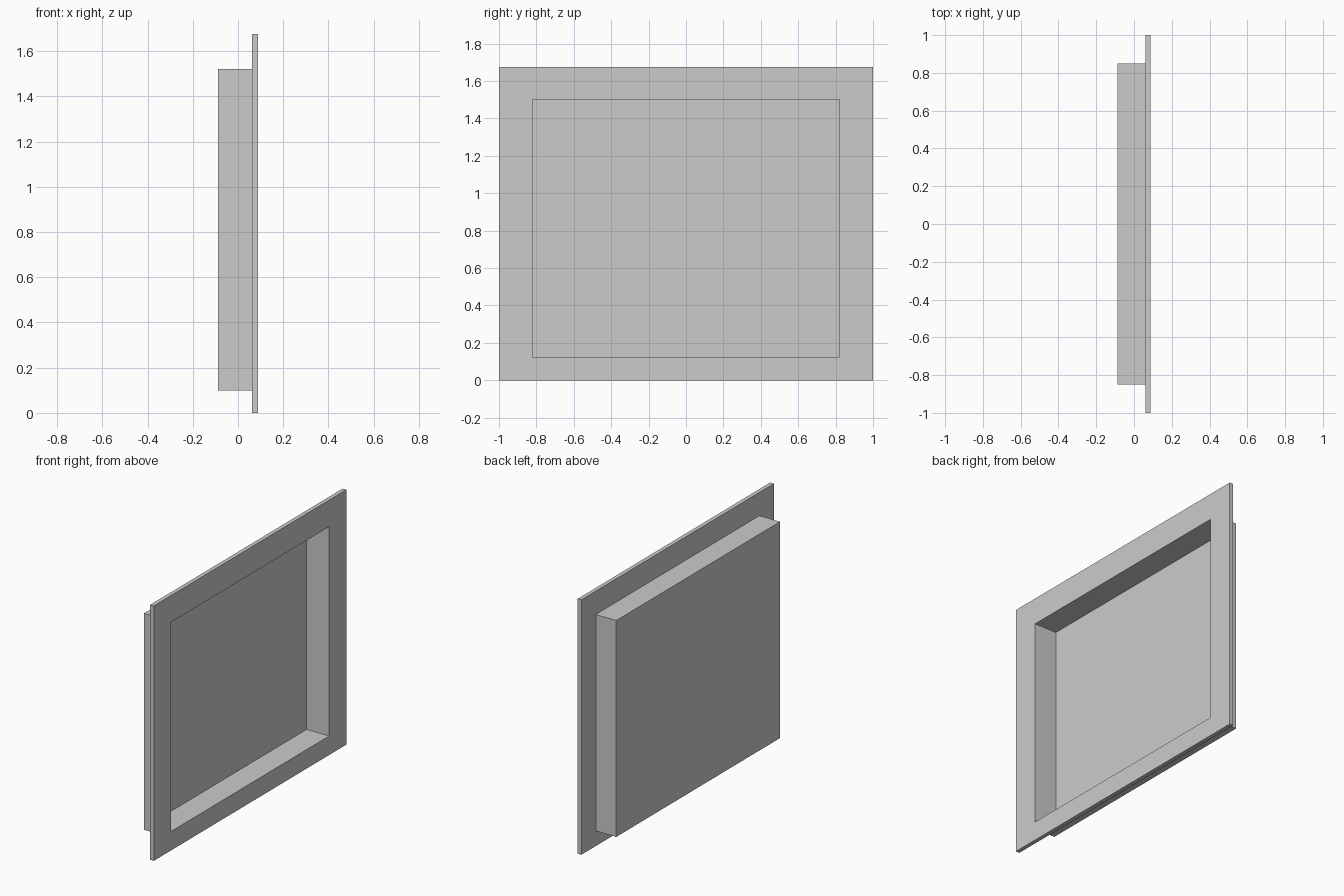
import bpy
import bmesh

if "Cube" in bpy.data.objects:
    bpy.data.objects.remove(bpy.data.objects["Cube"])

# Rectangular outlines as (half width in y, bottom z, top z)
OPENING = (0.82, 0.125, 1.50)
BOX = (0.85, 0.10, 1.522)
FLANGE = (1.0, 0.0, 1.675)

# Outlines in order from the recess floor, around the flange, to the box back
SECTIONS = [
    (-0.075, OPENING),   # recess floor
    (0.088, OPENING),    # opening edge
    (0.088, FLANGE),     # flange front
    (0.061, FLANGE),     # flange back
    (0.061, BOX),        # box meets flange
    (-0.088, BOX),       # box back
]


def add_loop(bm, x, outline):
    w, low, high = outline
    return [bm.verts.new((x, y, z))
            for y, z in ((-w, low), (w, low), (w, high), (-w, high))]


def build(name, sections):
    bm = bmesh.new()
    loops = [add_loop(bm, x, outline) for x, outline in sections]
    # Walls between neighbouring outlines
    for a, b in zip(loops, loops[1:]):
        for i in range(4):
            j = (i + 1) % 4
            bm.faces.new((a[i], a[j], b[j], b[i]))
    # Recess floor and back panel
    bm.faces.new(loops[0])
    bm.faces.new(loops[-1])
    bmesh.ops.recalc_face_normals(bm, faces=bm.faces)
    mesh = bpy.data.meshes.new(name)
    bm.to_mesh(mesh)
    bm.free()
    obj = bpy.data.objects.new(name, mesh)
    bpy.context.collection.objects.link(obj)
    return obj


# Wall box with a shallow recess and a wide front flange
build("recessed_wall_box", SECTIONS)
